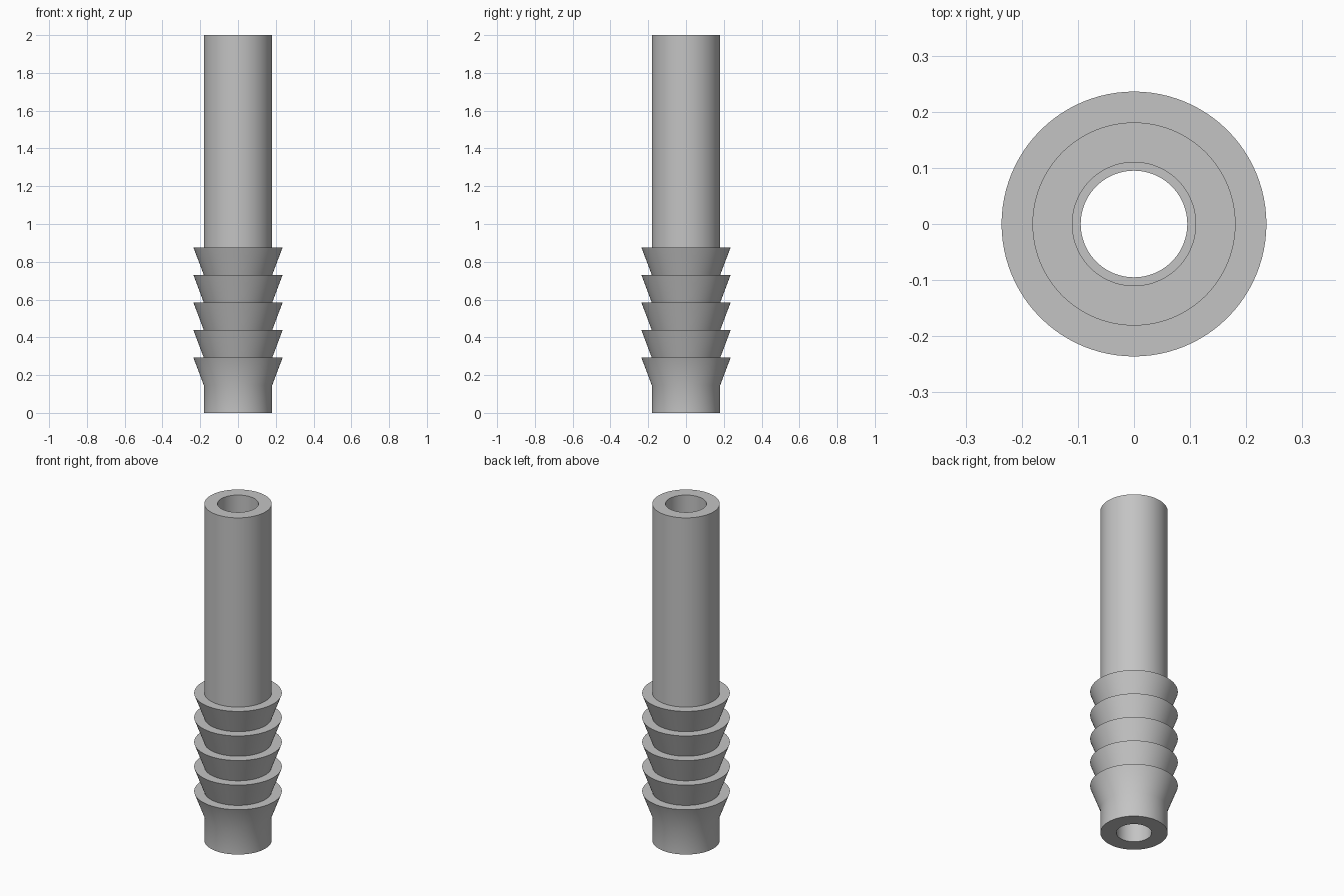
import bpy
import bmesh
import math

if "Cube" in bpy.data.objects:
    bpy.data.objects.remove(bpy.data.objects["Cube"], do_unlink=True)

SEGMENTS = 96
STEM, BARB = 0.181, 0.236           # outer radii
BORE, COUNTERBORE = 0.095, 0.11     # inner radii
PITCH, BARBS = 0.146, 5
STEP, HEIGHT = 1.28, 2.0

gray = bpy.data.materials.new("plain gray")
gray.use_nodes = True
color = (0.55, 0.55, 0.55, 1)
gray.diffuse_color = color
gray.node_tree.nodes["Principled BSDF"].inputs["Base Color"].default_value = color

# Closed half-section: outer wall with saw-tooth barbs, then the stepped bore
profile = [(BORE, 0), (STEM, 0)]
for i in range(1, BARBS + 1):
    profile += [(STEM, PITCH * i), (BARB, PITCH * (i + 1))]
profile += [(STEM, PITCH * (BARBS + 1)), (STEM, HEIGHT), (COUNTERBORE, HEIGHT),
            (COUNTERBORE, STEP), (BORE, STEP)]

# Revolve the section around the z axis
bm = bmesh.new()
rings = []
for r, z in profile:
    rings.append([bm.verts.new((r * math.cos(a), r * math.sin(a), z))
                  for a in (math.tau * k / SEGMENTS for k in range(SEGMENTS))])
for i, lower in enumerate(rings):
    upper = rings[(i + 1) % len(rings)]
    for k in range(SEGMENTS):
        n = (k + 1) % SEGMENTS
        bm.faces.new((lower[k], lower[n], upper[n], upper[k]))
bmesh.ops.recalc_face_normals(bm, faces=bm.faces[:])

mesh = bpy.data.meshes.new("barbed_tube")
bm.to_mesh(mesh)
bm.free()
mesh.materials.append(gray)
tube = bpy.data.objects.new("barbed_tube", mesh)
bpy.context.collection.objects.link(tube)

# Smooth round walls, crisp barb edges
bpy.ops.object.select_all(action="DESELECT")
tube.select_set(True)
bpy.context.view_layer.objects.active = tube
bpy.ops.object.shade_smooth_by_angle(angle=math.radians(30))
